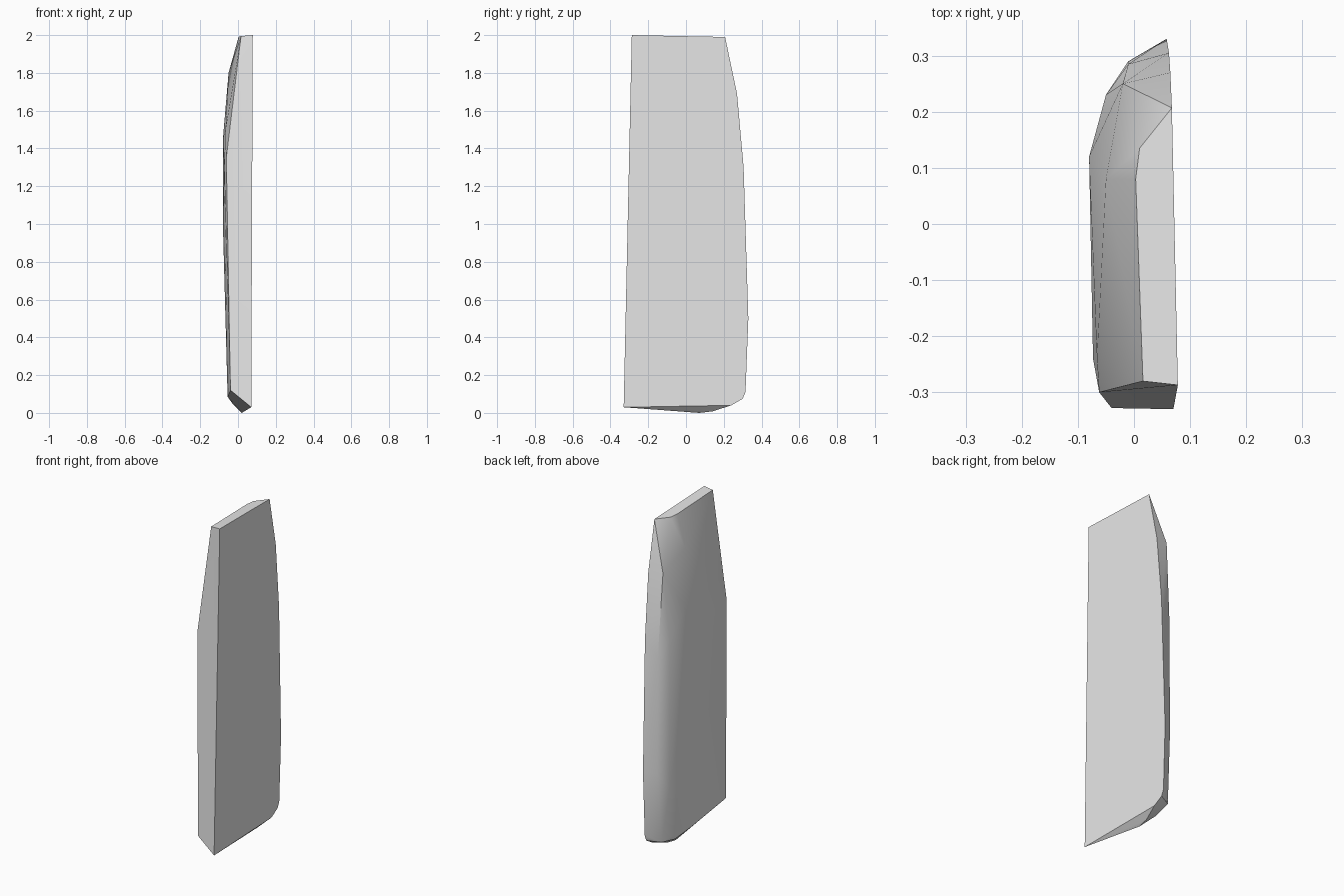
import bpy
import bmesh
import math

# Remove only the default object
default = bpy.data.objects.get("Cube")
if default:
    bpy.data.objects.remove(default, do_unlink=True)


def make_material(name, rgb):
    material = bpy.data.materials.new(name)
    material.use_nodes = True
    colour = (*rgb, 1.0)
    material.diffuse_color = colour
    for node in material.node_tree.nodes:
        if node.type == "BSDF_PRINCIPLED":
            node.inputs["Base Color"].default_value = colour
    return material


def flat_side(y, z):
    """Place a point on the single flat plane of the broad left side."""
    return (0.063 - 0.0214 * y + 0.0045 * z, y, z)


# Outline of the flat broad side, as (y, z)
outline = [(-.33, .03), (-.287, 2), (.207, 1.99), (.27, 1.69), (.305, 1.3),
           (.33, .5), (.315, .11), (.3, .075), (.24, .04)]

# Inner edge of the narrow top face
top_edge = [(.016, -.28, 1.995), (.003, .08, 1.99), (.01, .135, 1.99)]

# Front corner of the bulging side, from low to high
front_edge = [(-.04, -.328, .12), (-.062, -.3, 1.35)]

# Bulging side: broad middle, then the break where it leans towards the top
bulge = [(-.055, .02, .085), (-.08, .12, 1), (-.08, .12, 1.45),
         (-.073, -.24, 1.3), (-.066, -.24, 1.5), (-.05, .08, 1.8)]

# Rear ridge and the chamfer behind it
rear_ridge = [(-.05, .23, .39), (-.05, .23, 1.3), (-.02, .25, 1.7),
              (-.01, .29, .5), (-.01, .285, 1.2)]

# Blunt keel under the slab
keel = [(.02, .07, 0), (.03, .14, .008), (-.03, .15, .05), (-.02, .26, .07)]

points = [flat_side(y, z) for y, z in outline]
for group in (top_edge, front_edge, bulge, rear_ridge, keel):
    points.extend(group)

# Wrap the profiles in one faceted shell
bm = bmesh.new()
for point in points:
    bm.verts.new(point)
result = bmesh.ops.convex_hull(bm, input=bm.verts[:], use_existing_faces=False)
loose = [v for v in bm.verts if not v.link_faces]
bmesh.ops.delete(bm, geom=loose, context="VERTS")

# Merge triangles that lie in the same facet
bmesh.ops.dissolve_limit(bm, angle_limit=math.radians(1.0),
                         verts=bm.verts[:], edges=bm.edges[:])
bmesh.ops.recalc_face_normals(bm, faces=bm.faces[:])

mesh = bpy.data.meshes.new("stone_slab")
bm.to_mesh(mesh)
bm.free()
mesh.materials.append(make_material("pale_grey", (0.8, 0.8, 0.8)))

slab = bpy.data.objects.new("stone_slab", mesh)
bpy.context.collection.objects.link(slab)

# Soft shading across shallow facets, crisp along the main edges
bpy.ops.object.select_all(action="DESELECT")
slab.select_set(True)
bpy.context.view_layer.objects.active = slab
bpy.ops.object.shade_smooth_by_angle(angle=math.radians(30))
